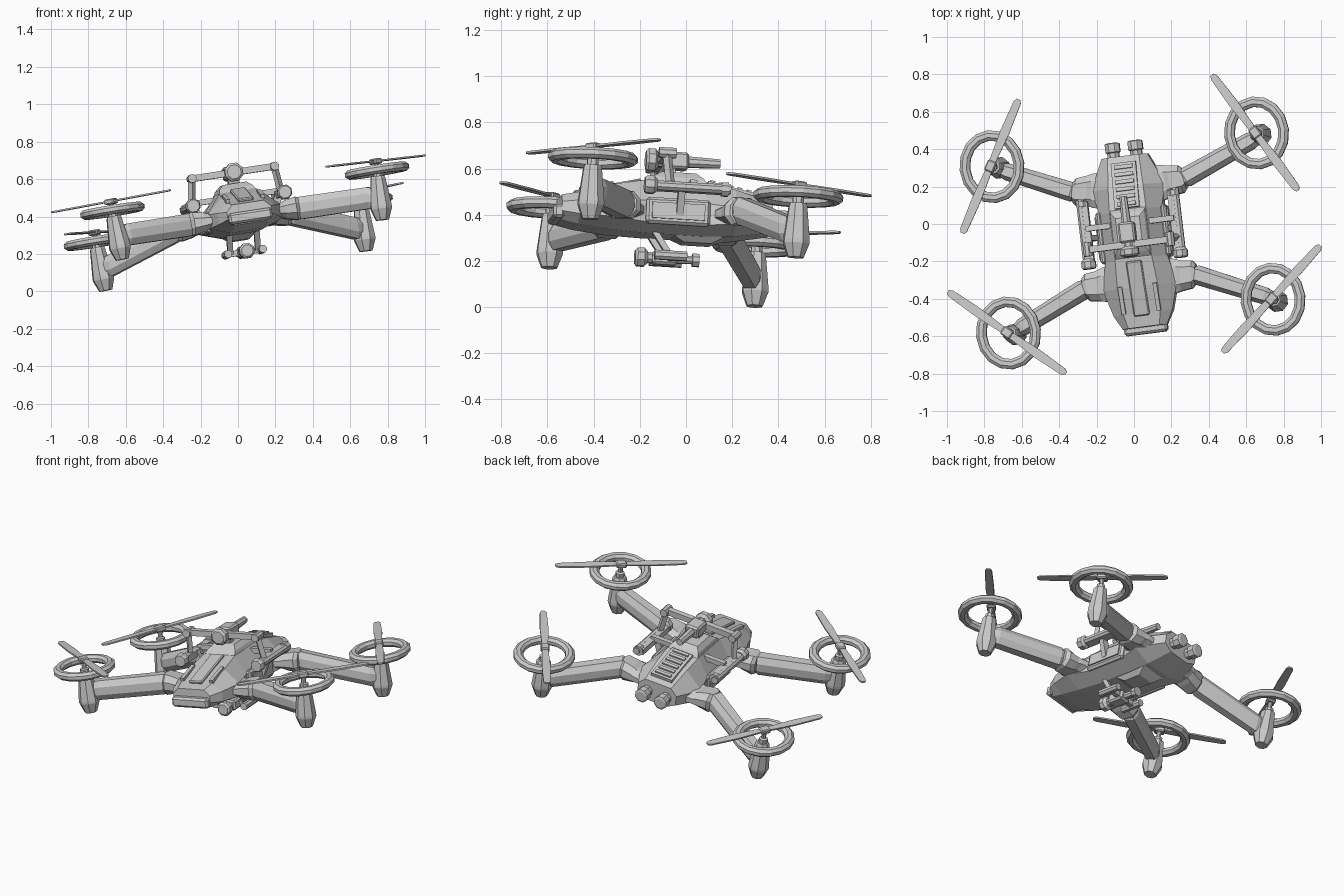
import bpy, bmesh
from math import cos, sin, pi, radians
from mathutils import Matrix, Vector

if "Cube" in bpy.data.objects:
    bpy.data.objects.remove(bpy.data.objects["Cube"])

# Tilted flight attitude: local x right, y back, z up
U = Vector((.981, .125, .149)).normalized()
W = U.cross(Vector((-.114, .992, -.059))).normalized()
V = W.cross(U)
M = Matrix((U, V, W)).transposed().to_4x4()
M.translation = (-.008, -.048, .455)


def make(name, bm, local=Matrix()):
    bmesh.ops.recalc_face_normals(bm, faces=bm.faces)
    me = bpy.data.meshes.new(name)
    bm.to_mesh(me)
    bm.free()
    ob = bpy.data.objects.new(name, me)
    ob.matrix_world = M @ local
    bpy.context.collection.objects.link(ob)
    return ob


def loft(name, rings, closed=False):
    bm = bmesh.new()
    vr = [[bm.verts.new(p) for p in r] for r in rings]
    n = len(vr[0])
    pairs = list(zip(vr, vr[1:] + vr[:1])) if closed else list(zip(vr, vr[1:]))
    for a, b in pairs:
        for i in range(n):
            bm.faces.new((a[i], a[(i + 1) % n], b[(i + 1) % n], b[i]))
    if not closed:
        bm.faces.new(vr[0])
        bm.faces.new(vr[-1])
    return make(name, bm)


def tube(name, stations, n=8):
    """Turned part: stations are (point, radius) along a path."""
    d = (Vector(stations[-1][0]) - Vector(stations[0][0])).normalized()
    s = d.orthogonal().normalized()
    t = d.cross(s)
    return loft(name, [[Vector(p) + r * (cos(k) * s + sin(k) * t)
                        for k in [(i + .5) * 2 * pi / n for i in range(n)]] for p, r in stations])


def box(name, c, size, rot=Matrix(), bevel=0):
    bm = bmesh.new()
    bmesh.ops.create_cube(bm, size=1, matrix=Matrix.Diagonal((*size, 1)))
    if bevel:
        bmesh.ops.bevel(bm, geom=bm.edges[:], offset=bevel, segments=1, affect='EDGES')
    return make(name, bm, Matrix.Translation(c) @ rot.to_4x4())


def bar(name, p, q, w, h):
    """Rectangular strut between two points."""
    p, q = Vector(p), Vector(q)
    return box(name, (p + q) / 2, (w, h, (q - p).length), (q - p).to_track_quat('Z', 'Y').to_matrix())


def block(name, layers):
    """Stacked rectangles: half width, front, back, height."""
    return loft(name, [[(-w, a, z), (w, a, z), (w, b, z), (-w, b, z)] for w, a, b, z in layers])


# Hull: y, top width, top, side width, side top, side bottom, keel width, keel
def hull_ring(y, tw, t, sw, st, sb, kw, k):
    half = [(tw, t), (sw, st), (sw, sb), (kw, k)]
    return [(x, y, z) for x, z in half] + [(-x, y, z) for x, z in reversed(half)]


loft("hull", [hull_ring(*s) for s in (
    (-.505, .085, -.01, .12, -.045, -.085, .09, -.12),
    (-.43, .10, .005, .16, -.04, -.10, .09, -.135),
    (-.29, .11, .045, .20, -.035, -.11, .09, -.15),
    (-.14, .10, .075, .17, -.025, -.12, .08, -.155),
    (.12, .10, .075, .17, -.025, -.12, .08, -.155),
    (.25, .095, .055, .20, -.04, -.11, .08, -.15),
    (.415, .085, .01, .125, -.03, -.09, .07, -.12))])
box("nose_lip", (0, -.515, -.085), (.235, .05, .06), bevel=.012)
block("belly_keel", ((.08, -.02, .22, -.15), (.05, .04, .16, -.18)))

# Roof block, nose spine panel and rear grille
block("roof_block", ((.10, -.14, .13, .07), (.09, -.11, .11, .095), (.065, -.07, .08, .12)))
slope = Matrix.Rotation(.24, 3, 'X')
box("nose_panel", (0, -.30, .044), (.085, .30, .02), slope, .006)
g = Matrix.Rotation(-.2, 3, 'X')
box("grille_frame", (0, .255, .056), (.135, .25, .02), g)
for i in range(6):
    y = .155 + i * .04
    box("grille_slat", (0, y, .068 - (y - .255) * .2), (.10, .02, .016), g)

# Mirrored hull details
for s in (-1, 1):
    box("nose_strip", (s * .095, -.355, .03), (.022, .15, .025), slope)
    box("side_frame", (s * .175, -.005, -.07), (.035, .28, .115), bevel=.012)
    box("side_panel", (s * .194, -.005, -.07), (.012, .23, .07))
    tube("rear_tube", [((s * .062, .38, -.06), .034), ((s * .062, .44, -.06), .034),
                       ((s * .062, .445, -.06), .042), ((s * .062, .49, -.06), .042),
                       ((s * .062, .495, -.06), .03)])
    # Side rails with twin barrels, hung from the hull and the overhead bar
    box("side_rail", (s * .235, .03, .028), (.035, .33, .04))
    tube("rail_barrel", [((s * .258, -.12, .028), .022), ((s * .258, .21, .028), .022)])
    tube("rail_nozzle", [((s * .25, -.165, .03), .034), ((s * .25, -.155, .03), .041),
                         ((s * .25, -.125, .03), .041), ((s * .25, -.11, .03), .028)])
    tube("rail_cap", [((s * .25, .17, .028), .032), ((s * .25, .20, .028), .032)])
    bar("rail_strut", (s * .185, 0, -.08), (s * .235, 0, .03), .03, .04)
    bar("bar_hanger", (s * .245, -.05, .02), (s * .225, -.07, .18), .025, .03)
    tube("bar_end", [((s * .225, -.105, .178), .024), ((s * .225, -.03, .178), .024)])
    # Belly yoke
    bar("belly_strut", (s * .075, -.11, -.12), (s * .075, -.02, -.25), .03, .025)
    tube("belly_barrel", [((s * .095, -.09, -.25), .022), ((s * .095, .05, -.25), .022)])

# Overhead bar with central barrel, rear cross brace
bar("overhead_bar", (-.235, -.07, .178), (.235, -.07, .178), .035, .035)
bar("rear_brace", (-.24, .05, .05), (.24, .05, .05), .03, .03)
for n, z, r, y0, y1 in (("overhead", .178, .052, -.125, .19), ("belly", -.25, .043, -.155, .11)):
    tube(n + "_nozzle", [((0, y0 - .01, z), r * .75), ((0, y0, z), r), ((0, y0 + .03, z), r), ((0, y0 + .045, z), r * .65)])
    tube(n + "_core", [((0, y0 + .03, z), r * .6), ((0, y1, z), r * .4)])
    box(n + "_housing", (0, y0 + .12, z), (r * 1.7, .11, r * 1.4), bevel=.01)
bar("belly_bar", (-.1, -.01, -.25), (.1, -.01, -.25), .03, .03)
tube("belly_cap", [((0, .085, -.25), .03), ((0, .115, -.25), .03)])
bar("overhead_post", (0, -.02, .08), (0, -.04, .17), .06, .05)


# Arm cross-section: chamfered upright profile
def arm_ring(p, d, w, h):
    side = Vector((-d.y, d.x, 0)).normalized()
    return [Vector(p) + side * w * x + Vector((0, 0, h * z)) for x, z in
            ((.55, 1), (1, .4), (1, -.4), (.55, -1), (-.55, -1), (-1, -.4), (-1, .4), (-.55, 1))]


# Arms, pods, guard rings and propellers; the rear pair droops below the front pair
blade_angle = {(-1, -1): -41.6, (1, -1): 40.2, (1, 1): 120, (-1, 1): 60.1}
for (sx, sy), ang in blade_angle.items():
    rx, ry, rz = sx * .721, sy * .451, sy * -.057
    d = Vector((sx * .42, sy * .195, 0))
    dx = Vector((sx, sy * .1, 0))
    loft("arm_root", [arm_ring((sx * x, sy * y, -.07), dx, w, h) for x, y, w, h in
                      ((.15, .25, .10, .04), (.20, .255, .09, .04), (.225, .257, .082, .05),
                       (.285, .257, .074, .062), (.305, .257, .052, .055))])
    z1 = rz - .137
    loft("arm", [arm_ring((sx * x, sy * y, z), d, w, h) for x, y, z, w, h in
                 ((.295, .257, -.07, .046, .052), (.31, .263, -.072, .052, .06),
                  (.66, .42, z1, .046, .058), (.71, .443, z1 - .005, .03, .045))])
    # Pod leans slightly inward towards its foot
    tube("motor_pod", [((rx + sx * .045 * z, ry, rz + z), r) for z, r in
                       ((-.266, .036), (-.26, .039), (-.205, .06), (-.19, .06), (-.04, .042), (-.03, .036))])
    tube("motor_shaft", [((rx, ry, rz + z), r) for z, r in
                         ((-.035, .026), (-.005, .026), (0, .014), (.055, .014))])
    loft("guard_ring", [[(rx + cos(t) * (.147 + .030 * cos(k)), ry + sin(t) * (.168 + .030 * cos(k)), rz + .026 * sin(k))
                         for k in [(j + .5) * pi / 4 for j in range(8)]]
                        for t in [i * pi / 8 for i in range(16)]], closed=True)
    R = Matrix.Rotation(radians(ang), 3, 'Z')
    box("propeller_hub", (rx, ry, rz + .05), (.06, .05, .03), R, .006)
    prof = [(-.388, .010), (-.37, .02), (-.2, .025), (-.03, .018), (.03, .018), (.2, .025), (.37, .02), (.388, .010)]
    outline = [(x, -w) for x, w in prof] + [(x, w) for x, w in reversed(prof)]
    loft("propeller", [[Vector((rx, ry, rz + z)) + R @ Vector((x, y, 0)) for x, y in outline] for z in (.047, .056)])
